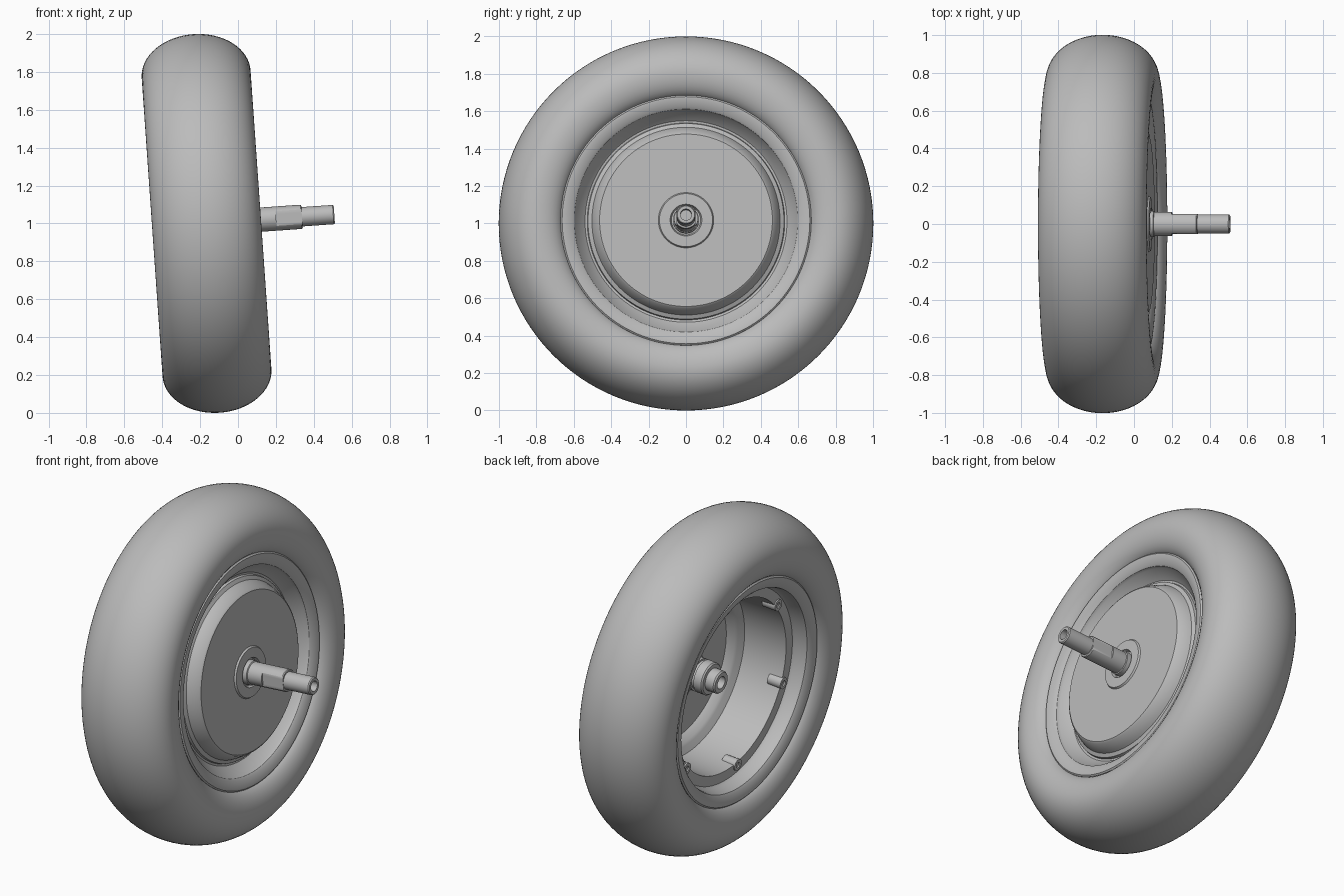
import bpy, bmesh
from math import sin, cos, pi, radians
from mathutils import Matrix

cube = bpy.data.objects.get("Cube")
if cube:
    bpy.data.objects.remove(cube, do_unlink=True)

grey = bpy.data.materials.new("plain_grey")
grey.use_nodes = True
COLOUR = (0.5, 0.5, 0.5, 1)
grey.diffuse_color = COLOUR
grey.node_tree.nodes["Principled BSDF"].inputs["Base Color"].default_value = COLOUR

# The wheel axis runs along local x and leans up slightly toward the axle tip
PLACE = Matrix.Translation((-0.166, 0, 1)) @ Matrix.Rotation(radians(-4), 4, 'Y')


def finish(name, bm, angle=30):
    bmesh.ops.remove_doubles(bm, verts=bm.verts, dist=1e-5)
    bmesh.ops.recalc_face_normals(bm, faces=bm.faces)
    mesh = bpy.data.meshes.new(name)
    bm.to_mesh(mesh)
    bm.free()
    mesh.materials.append(grey)
    obj = bpy.data.objects.new(name, mesh)
    bpy.context.collection.objects.link(obj)
    obj.matrix_world = PLACE
    bpy.ops.object.select_all(action='DESELECT')
    obj.select_set(True)
    bpy.context.view_layer.objects.active = obj
    bpy.ops.object.shade_smooth_by_angle(angle=radians(angle))
    return obj


def lathe(bm, profile, steps=128, closed=False, offset=(0, 0)):
    """Spin (x, radius) points around the x axis."""
    rings = []
    for i in range(steps):
        a = 2 * pi * i / steps
        rings.append([bm.verts.new((x, offset[0] + r * cos(a), offset[1] + r * sin(a)))
                      for x, r in profile])
    count = len(profile)
    for i, ring in enumerate(rings):
        after = rings[(i + 1) % steps]
        for j in range(count if closed else count - 1):
            k = (j + 1) % count
            bm.faces.new((ring[j], ring[k], after[k], after[j]))


def turned(name, profile, steps=128, closed=False, angle=30):
    bm = bmesh.new()
    lathe(bm, profile, steps, closed)
    return finish(name, bm, angle)


# Tyre: elliptical crown with sidewalls tucking in to the rim
crown = [(0.288 * cos(pi * i / 32), 0.79 + 0.2115 * sin(pi * i / 32)) for i in range(33)]
tuck = [(0.288 - 0.085 * (1 - cos(pi / 2 * i / 8)), 0.79 - 0.13 * sin(pi / 2 * i / 8))
        for i in range(1, 9)]
turned("tyre", tuck[::-1] + crown + [(-x, r) for x, r in tuck], closed=True, angle=50)

# Rim and hollow drum with its domed front cover, as one turned shell
front = [(0.20, 0.672), (0.238, 0.67), (0.245, 0.662), (0.245, 0.652), (0.232, 0.61),
         (0.222, 0.597), (0.205, 0.592), (0.152, 0.54), (0.15, 0.528), (0.165, 0.524),
         (0.175, 0.503), (0.19, 0.497), (0.238, 0.472), (0.245, 0.462)]
boss = [(0.245, 0.148), (0.255, 0.142), (0.257, 0.085), (0.24, 0.078), (0.24, 0.0)]
inside = [(0.2, 0.0), (0.2, 0.43), (0.16, 0.455), (0.15, 0.47), (0.13, 0.505)]
back = [(-0.14, 0.515), (-0.14, 0.575), (-0.155, 0.585), (-0.205, 0.592), (-0.222, 0.597),
        (-0.232, 0.61), (-0.245, 0.652), (-0.245, 0.662), (-0.238, 0.67), (-0.20, 0.672)]
turned("rim_and_drum", front + boss + inside + back, closed=True)

# Screw lugs around the open drum lip
bm = bmesh.new()
for i in range(6):
    a = radians(-19 + 60 * i)
    lathe(bm, [(-0.05, 0), (-0.06, 0.034), (-0.148, 0.034), (-0.148, 0.016),
               (-0.09, 0.016), (-0.09, 0)], 20, offset=(-0.53 * cos(a), 0.53 * sin(a)))
finish("screw_lugs", bm)

# Stepped bearing stub inside the drum
turned("inner_stub", [(0.21, 0.12), (0.13, 0.115), (0.12, 0.095), (0.07, 0.095), (0.07, 0.085),
                      (0.05, 0.085), (0.05, 0.095), (0.0, 0.095), (-0.008, 0.088),
                      (-0.008, 0.066), (-0.062, 0.066), (-0.07, 0.06), (-0.07, 0.036),
                      (0.02, 0.036), (0.02, 0)], 48)

# Small ribs bracing the stub against the drum floor
bm = bmesh.new()
for i in range(6):
    a = radians(11 + 60 * i)
    turn = Matrix.Rotation(a, 4, 'X')
    sides = [[bm.verts.new(turn @ pt) for pt in
              (Matrix.Translation((0, 0, w)) @ p for p in
               [Matrix.Translation(c).to_translation() for c in
                ((0.21, 0.08, 0), (0.21, 0.24, 0), (0.13, 0.08, 0))])]
             for w in (-0.008, 0.008)]
    bm.faces.new(sides[0])
    bm.faces.new(sides[1][::-1])
    for j in range(3):
        k = (j + 1) % 3
        bm.faces.new((sides[0][j], sides[1][j], sides[1][k], sides[0][k]))
finish("stub_ribs", bm)

# Axle: collar, a section milled flat on two sides, and a drilled tip
turned("axle_collar", [(0.2, 0), (0.2, 0.07), (0.272, 0.07), (0.275, 0.064), (0.368, 0.064),
                       (0.368, 0)], 48)
bm = bmesh.new()
lathe(bm, [(0.36, 0), (0.36, 0.064), (0.5, 0.064), (0.505, 0.06), (0.505, 0)], 48)
for v in bm.verts:
    v.co.y = max(-0.052, min(0.052, v.co.y))
finish("axle_flats", bm)
turned("axle_tip", [(0.49, 0), (0.49, 0.051), (0.67, 0.051), (0.676, 0.046), (0.676, 0.03),
                    (0.6, 0.03), (0.6, 0)], 48)
